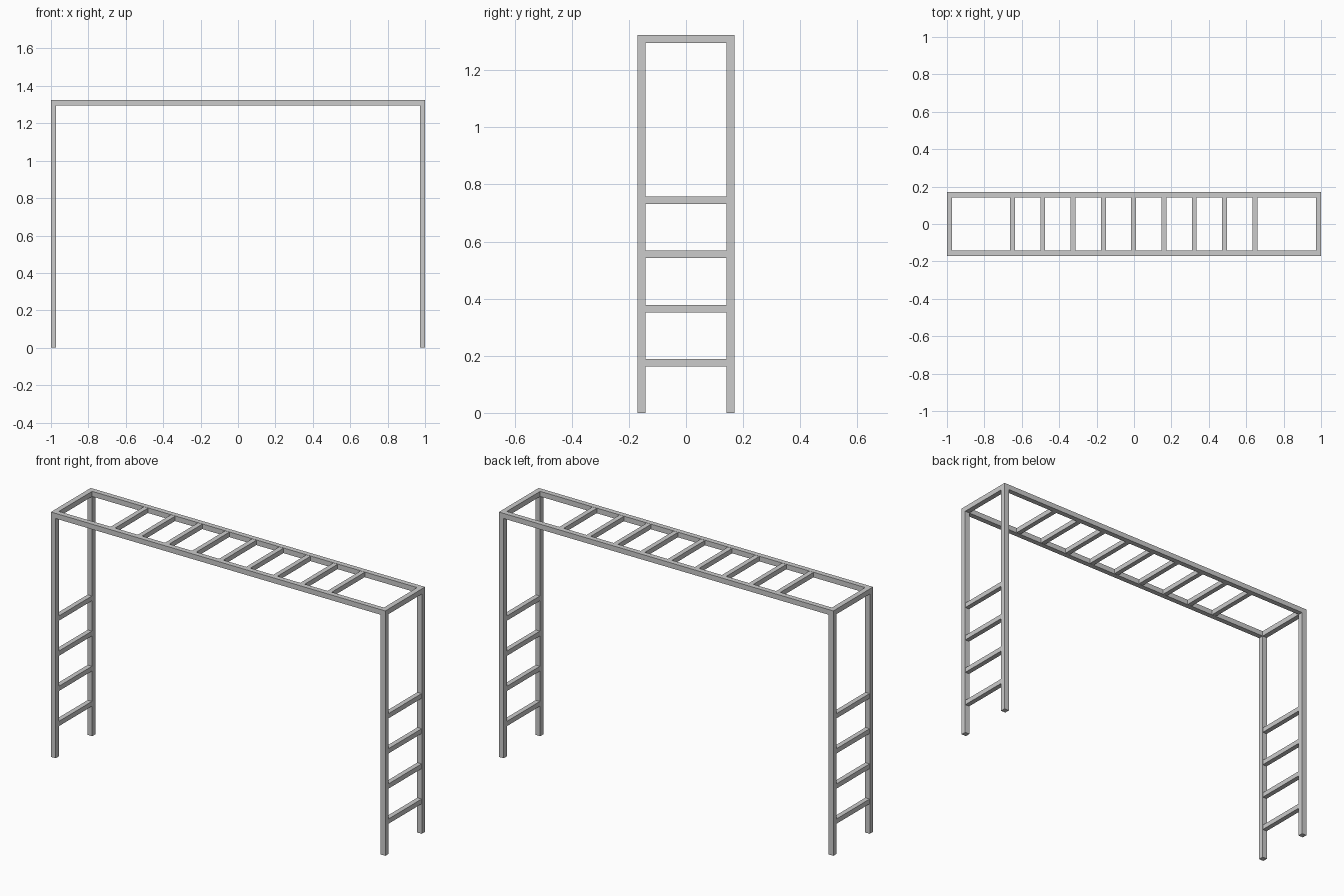
import bpy, bmesh

if "Cube" in bpy.data.objects:
    bpy.data.objects.remove(bpy.data.objects["Cube"])

T = 0.028            # square tube of the frame
R = 0.026            # square tube of the rungs
HX, HY, H = 1.0, 0.17, 1.324


def box(name, lo, hi):
    mesh = bpy.data.meshes.new(name)
    bm = bmesh.new()
    bmesh.ops.create_cube(bm, size=1)
    for v in bm.verts:
        for i in range(3):
            v.co[i] = lo[i] if v.co[i] < 0 else hi[i]
    bm.to_mesh(mesh)
    bm.free()
    obj = bpy.data.objects.new(name, mesh)
    bpy.context.collection.objects.link(obj)
    return obj


def cross_bar(name, x, z, size):
    # bar spanning the gap between front and back frames
    h = size / 2
    return box(name, (x - h, -HY + T, z - h), (x + h, HY - T, z + h))


# long top rails
for side, y in (("front", -HY), ("back", HY - T)):
    box(side + "_rail", (-HX, y, H - T), (HX, y + T, H))

# ends: legs, top end bar, climbing rungs
for end, x in (("left", -HX + T / 2), ("right", HX - T / 2)):
    for side, y in (("front", -HY), ("back", HY - T)):
        box(f"{end}_{side}_leg", (x - T / 2, y, 0), (x + T / 2, y + T, H - T))
    cross_bar(end + "_end_bar", x, H - T / 2, T)
    for i in range(4):
        cross_bar(f"{end}_ladder_rung_{i + 1}", x, 0.175 + 0.19 * i, R)

# overhead hand rungs
for i in range(9):
    cross_bar(f"overhead_rung_{i + 1}", -0.65 + 0.162 * i, H - T / 2, R)
